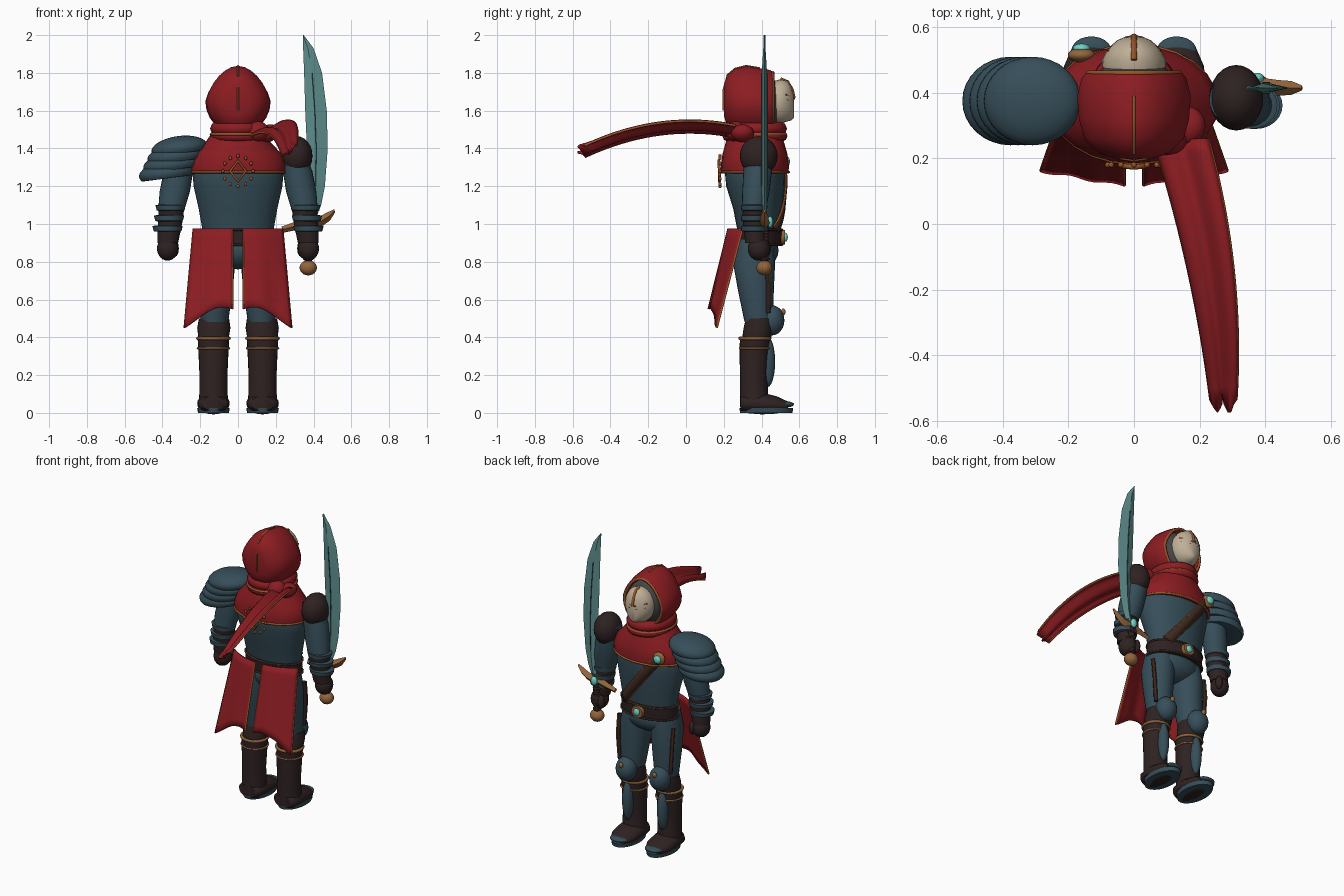
import bpy, bmesh, math

cube = bpy.data.objects.get("Cube")
if cube:
    bpy.data.objects.remove(cube, do_unlink=True)

def material(name, *rgb):
    m = bpy.data.materials.new(name)
    m.use_nodes = True
    m.diffuse_color = (*rgb, 1)
    m.node_tree.nodes["Principled BSDF"].inputs["Base Color"].default_value = (*rgb, 1)
    return m

red = material("red cloth", .265, .012, .016)
steel = material("blue steel", .037, .076, .1)
brown = material("dark leather", .028, .016, .016)
strap_mat = material("strap leather", .05, .022, .014)
wood = material("tan brass", .29, .13, .045)
trim = material("copper trim", .31, .09, .022)
bone = material("bone", .52, .43, .31)
grey = material("charcoal", .058, .058, .062)
blade_mat = material("pale teal blade", .11, .27, .265)
gem_mat = material("teal gem", .16, .65, .58)

def finish(name, bm, mat, angle=50):
    bmesh.ops.recalc_face_normals(bm, faces=bm.faces)
    me = bpy.data.meshes.new(name)
    bm.to_mesh(me)
    bm.free()
    me.materials.append(mat)
    ob = bpy.data.objects.new(name, me)
    bpy.context.collection.objects.link(ob)
    bpy.ops.object.select_all(action="DESELECT")
    bpy.context.view_layer.objects.active = ob
    ob.select_set(True)
    bpy.ops.object.shade_smooth_by_angle(angle=math.radians(angle))
    return ob

def ring(x, y, z, rx, rb, axis="z", n=24, peak=0):
    """Ellipse of points; peak narrows the upper half of an upright one."""
    pts = []
    for i in range(n):
        a = math.tau * i / n
        c, s = rx * math.cos(a) * (1 - peak * max(0, math.sin(a))), rb * math.sin(a)
        pts.append((x + c, y + s, z) if axis == "z" else (x + c, y, z + s))
    return pts

def skin(name, rings, mat, cap=True, angle=50):
    """Bridge a list of point rings into one surface."""
    bm = bmesh.new()
    vs = [[bm.verts.new(p) for p in r] for r in rings]
    n = len(vs[0])
    for a, b in zip(vs, vs[1:]):
        for i in range(n):
            bm.faces.new((a[i], a[(i + 1) % n], b[(i + 1) % n], b[i]))
    if cap:
        bm.faces.new(vs[0])
        bm.faces.new(vs[-1])
    return finish(name, bm, mat, angle)

def loft(name, specs, mat, axis="z", peak=0):
    return skin(name, [ring(*s, axis=axis, peak=peak) for s in specs], mat)

def ball(name, loc, radii, mat, tilt=0, seg=24, floor=-1):
    """Ellipsoid, flattened below floor times its height."""
    bm = bmesh.new()
    bmesh.ops.create_uvsphere(bm, u_segments=seg, v_segments=seg // 2, radius=1)
    for v in bm.verts:
        v.co.z = max(v.co.z, floor)
    bmesh.ops.scale(bm, vec=radii, verts=bm.verts)
    ob = finish(name, bm, mat)
    ob.location, ob.rotation_euler = loc, (0, tilt, 0)

def cord(name, pts, r, mat, closed=False):
    cu = bpy.data.curves.new(name, "CURVE")
    cu.dimensions, cu.bevel_depth, cu.bevel_resolution = "3D", r, 2
    cu.use_fill_caps = True
    sp = cu.splines.new("POLY")
    sp.points.add(len(pts) - 1)
    for p, q in zip(sp.points, pts):
        p.co = (*q, 1)
    sp.use_cyclic_u = closed
    sp.use_smooth = True
    cu.materials.append(mat)
    ob = bpy.data.objects.new(name, cu)
    bpy.context.collection.objects.link(ob)

def cloth(name, f, nu, nv, mat, thick=.012, edge=.006):
    """Sheet from f(u, v), with a corded edge along u = 0 and u = 1."""
    bm = bmesh.new()
    g = [[bm.verts.new(f(i / nu, j / nv)) for j in range(nv + 1)] for i in range(nu + 1)]
    for i in range(nu):
        for j in range(nv):
            bm.faces.new((g[i][j], g[i + 1][j], g[i + 1][j + 1], g[i][j + 1]))
    ob = finish(name, bm, mat)
    so = ob.modifiers.new("thickness", "SOLIDIFY")
    so.thickness, so.offset = thick, 0
    for u in (0, 1):
        cord(name + "_edge", [f(u, j / nv) for j in range(nv + 1)], edge, trim)

def lerp(a, b, t):
    return a + (b - a) * t

# Torso, belt and pelvis
loft("torso", [(0, .385, .95, .185, .11), (0, .38, 1.08, .208, .13), (0, .368, 1.2, .235, .155),
               (0, .365, 1.3, .243, .162), (0, .365, 1.36, .215, .15)], steel)
loft("belt", [(0, .385, .885, .193, .12), (0, .385, .975, .198, .125)], brown)
for z in (.89, .97):
    cord("belt_edge", ring(0, .385, z, .197, .124), .006, strap_mat, True)
ball("pelvis", (0, .375, .86), (.18, .115, .1), steel)
loft("belt_buckle", [(0, .5, .93, .045, .042), (0, .525, .93, .04, .038)], wood, "y")
ball("buckle_gem", (0, .527, .93), (.022, .012, .024), gem_mat)

# Chest strap and brooch
def strap(u, v):
    x = lerp(.13, -.15, v) + (u - .5) * .045
    z = lerp(.97, 1.32, v) + (u - .5) * .03
    t = (z - .95) / .35
    rx, ry, cy = lerp(.185, .245, t), lerp(.11, .162, t), lerp(.385, .365, t)
    return (x, cy + ry * math.sqrt(1 - (x / rx) ** 2) + .012, z)
cloth("chest_strap", strap, 2, 12, strap_mat, .015, .005)
ball("brooch", (-.16, .515, 1.33), (.042, .022, .042), wood)
ball("brooch_gem", (-.16, .536, 1.33), (.026, .014, .026), gem_mat)

# Mantle, scarf roll and back ornament
loft("mantle", [(0, .365, 1.272, .25, .178), (0, .365, 1.31, .257, .18), (0, .365, 1.37, .232, .172),
                (0, .365, 1.43, .175, .155), (0, .365, 1.5, .125, .13)], red)
cord("mantle_hem", ring(0, .365, 1.275, .251, .179), .007, trim, True)
for z, r, w in ((1.465, .122, .028), (1.505, .112, .036)):
    cord("scarf_roll", ring(0, .365, z, r, r + .022), w, red, True)
cord("scarf_edge", ring(0, .362, 1.475, .143, .166), .007, trim, True)
cord("back_diamond", [(.042, .177, 1.28), (0, .174, 1.335), (-.042, .177, 1.28), (0, .177, 1.225)], .008, trim, True)
for i in range(12):
    a = math.tau * i / 12
    ball("back_stud", (.08 * math.cos(a), .18, 1.28 + .08 * math.sin(a)), (.009, .009, .011), trim, seg=8)

# Hood with a peaked crown, head and mask
hood = [(0, .2, 1.655, .06, .08), (0, .215, 1.655, .105, .13), (0, .26, 1.655, .152, .167),
        (0, .32, 1.657, .168, .18), (0, .39, 1.65, .173, .175), (0, .445, 1.645, .16, .17),
        (0, .462, 1.645, .145, .16), (0, .455, 1.645, .133, .15), (0, .42, 1.64, .128, .145)]
loft("hood", hood, red, "y", .22)
cord("hood_rim", ring(0, .46, 1.645, .14, .157, "y", peak=.22), .008, trim, True)
cord("hood_seam", [(x, y, z + r) for x, y, z, _, r in hood[1:5]], .005, trim)
cord("hood_back_seam", [(0, .217, 1.77), (0, .198, 1.71), (0, .198, 1.6)], .005, trim)
ball("head", (0, .412, 1.64), (.128, .1, .148), grey)
loft("mask", [(0, .465, 1.645, .095, .112), (0, .5, 1.648, .098, .118), (0, .535, 1.65, .08, .108),
              (0, .56, 1.635, .052, .085), (0, .573, 1.615, .022, .05)], bone, "y")
cord("mask_ridge", [(0, .5, 1.768), (0, .538, 1.752), (0, .562, 1.71), (0, .572, 1.665)], .009, trim)
for s in (-1, 1):
    cord("mask_brow", [(s * .005, .573, 1.663), (s * .045, .553, 1.672), (s * .08, .528, 1.685)], .005, trim)
    cord("eye_slit", [(s * .022, .567, 1.645), (s * .05, .552, 1.65), (s * .075, .532, 1.658)], .006, grey)

# Scarf knot and long forked tail
ball("scarf_knot", (.1, .265, 1.49), (.065, .055, .055), red)
ball("scarf_knot_loop", (.16, .3, 1.48), (.06, .06, .045), red, -.4)
def tail(u, v):
    y = lerp(.26, -.535, v)
    x0 = .06 + .25 * v - .075 * v * v
    x1 = .225 + .22 * v - .135 * v * v
    if v == 1:
        y -= .04 * (1 - 4 * abs(abs(u - .5) - .25))
    z = 1.49 + .16 * v - .265 * v * v + .012 * math.sin(u * math.tau * 1.5) + .06 * (u - .5)
    return (lerp(x0, x1, u), y, z)
cloth("scarf_tail", tail, 12, 20, red)

# Skirt panels, split down the middle
for s in (-1, 1):
    def panel(u, v, s=s):
        y = lerp(lerp(.225, .30, u * u), lerp(.12, .165, u), v) + .004 * math.sin(u * 12) * v
        hem = .55 + .015 * math.sin(u * 5) - .085 * u * u
        return (s * lerp(.03, lerp(.235, .283, v), u), y, lerp(.975, hem, v))
    cloth("skirt_panel", panel, 14, 10, red)

# Legs and boots
for s in (-1, 1):
    loft("thigh", [(s * .1, .36, .92, .085, .1), (s * .112, .36, .8, .098, .112), (s * .118, .37, .65, .09, .095),
                   (s * .125, .385, .48, .073, .075)], steel)
    loft("knee_cuff", [(s * .127, .39, .5, .08, .073), (s * .128, .385, .45, .088, .08),
                       (s * .13, .37, .38, .078, .075)], brown)
    loft("boot_shaft", [(s * .13, .365, .4, .084, .08), (s * .13, .362, .33, .08, .078),
                        (s * .13, .358, .2, .074, .073), (s * .13, .36, .1, .075, .075),
                        (s * .13, .365, .03, .082, .08)], brown)
    for z, r in ((.395, .009), (.342, .006)):
        cord("boot_band", ring(s * .13, .365, z, .083, .079), r, wood, True)
    loft("boot_foot", [(s * .13, .288, .05, .06, .04), (s * .13, .31, .05, .08, .05), (s * .13, .4, .05, .086, .058),
                       (s * .13, .48, .042, .084, .046), (s * .13, .54, .036, .058, .024)], brown, "y")
    loft("boot_sole", [(s * .13, .425, 0, .082, .138), (s * .13, .425, .026, .086, .143)], steel)
    ball("toe_cap", (s * .13, .53, .045), (.06, .042, .016), steel)
    ball("knee_guard", (s * .125, .455, .49), (.068, .066, .08), steel)
    ball("knee_stud", (s * .125, .515, .535), (.014, .012, .018), wood)
    ball("shin_guard", (s * .13, .43, .27), (.036, .042, .135), steel)
    cord("thigh_strap", [(s * .2, .42, .83), (s * .2, .435, .7), (s * .19, .435, .53)], .012, brown)
    cord("thigh_strap_edge", [(s * .208, .43, .83), (s * .208, .444, .7), (s * .198, .444, .57)], .004, trim)

# Arms with banded bracers
for s in (-1, 1):
    loft("upper_arm", [(s * .29, .38, 1.4, .06, .07), (s * .315, .38, 1.28, .078, .076), (s * .335, .37, 1.17, .08, .072),
                       (s * .352, .36, 1.08, .07, .064)], steel)
    loft("bracer", [(s * .35, .36, 1.1, .068, .063), (s * .36, .362, 1.0, .064, .06), (s * .372, .368, .9, .055, .054)], brown)
    for i, z in enumerate((1.085, 1.03, .975)):
        x = s * (.357 + .008 * i)
        loft("bracer_band", [(x, .361, z - .016, .064, .06), (x, .361, z - .012, .074, .068),
                             (x, .361, z + .014, .08, .071), (x, .361, z + .018, .06, .058)], steel)
    y = .385 if s > 0 else .37
    ball("fist", (s * .373, y, .87), (.056, .058, .064), brown)
    ball("thumb", (s * .335, y + .04, .87), (.022, .025, .045), brown, seg=12)
ball("left_shoulder", (.312, .385, 1.36), (.082, .1, .105), brown)

# Layered right shoulder guard
for i in range(4):
    ball("shoulder_plate", (-.31 - .022 * i, .375, 1.4 - .044 * i), (.149, .135, .066), steel, -.13, 32, -.4)

# Curved sword
Y = .415
outline = [(1.01, .365, .405), (1.1, .37, .44), (1.2, .372, .46), (1.4, .365, .475), (1.6, .356, .47),
           (1.8, .35, .445), (1.93, .345, .4), (2.0, .343, .348)]
def diamond(z, a, b, t):
    m = lerp(a, b, .45)
    return [(a, Y, z), (m, Y - t, z), (b, Y, z), (m, Y + t, z)]
skin("blade", [diamond(z, a, b, .014 if z < 1.9 else .006) for z, a, b in outline], blade_mat, angle=12)
skin("blade_groove", [diamond(z, lerp(a, b, .45) - .006, lerp(a, b, .45) + .006, .018)
                      for z, a, b in outline[2:6]], grey, angle=12)
loft("grip", [(.372, Y, .79, .02, .02), (.372, Y, 1.01, .023, .023)], brown)
for i in range(6):
    cord("grip_wrap", ring(.372, Y, .815 + .035 * i, .022, .022, n=12), .006, strap_mat, True)
ball("pommel", (.372, Y, .768), (.046, .042, .04), wood)
guard = [(.235, .97), (.29, .985), (.34, 1.0), (.39, 1.005), (.44, 1.015), (.48, 1.04), (.512, 1.07)]
skin("crossguard", [[(x + dx * r, Y + dy * r * 1.2, z + dz * r) for dx, dy, dz in
                     ((-.3, 0, 1), (0, .8, 0), (.3, 0, -1), (0, -.8, 0))]
                    for (x, z), r in zip(guard, (.016, .02, .025, .032, .025, .022, .008))], wood, angle=30)
for s in (-1, 1):
    ball("guard_gem", (.375, Y + s * .03, 1.01), (.022, .016, .03), gem_mat)
